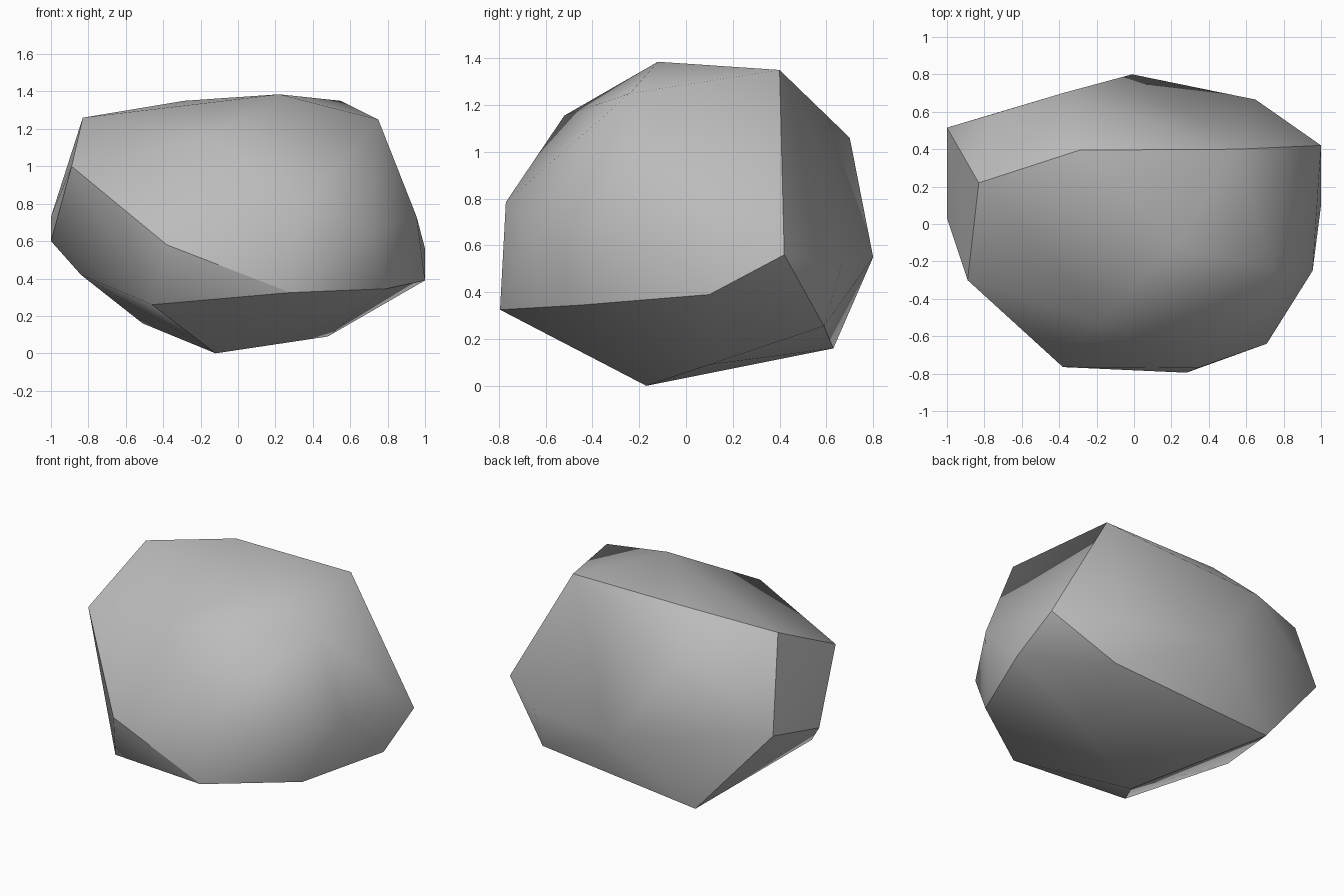
import bpy
import bmesh

cube = bpy.data.objects.get("Cube")
if cube:
    bpy.data.objects.remove(cube, do_unlink=True)

# Corners of the boulder, grouped by side
corners = {
    # crown
    "crown_right": (-.83, .22, 1.26), "crown_back": (-.29, .395, 1.35),
    "crown_left": (.55, .40, 1.35), "crown_peak": (.22, -.12, 1.385),
    "crown_shoulder": (.75, -.24, 1.25), "crown_front": (-.18, -.52, 1.155),
    # front
    "brow": (.34, -.77, .785), "front_right": (-.38, -.765, .58),
    "front_low": (.28, -.795, .325), "front_left": (.71, -.64, .65),
    # left side
    "left_front": (.79, -.45, .345), "left_mid": (1, .1, .39),
    "left_back": (1, .42, .56), "left_high": (.955, -.25, .73),
    # right side
    "right_front": (-.89, -.3, 1.0), "right_mid": (-1, .03, .6),
    "right_back": (-1, .515, .73), "right_low": (-.84, -.12, .42),
    # back
    "back_right": (-.78, .58, 1.03), "back_high": (-.38, .7, 1.06),
    "back_mid": (-.01, .8, .55), "back_left": (.65, .665, .52),
    # underside
    "base_back_left": (.64, .59, .255), "base_back_right": (-.51, .63, .16),
    "base_front": (-.46, -.63, .26), "base_point": (-.12, -.17, 0),
    "base_left": (.48, .1, .09),
}

# Hard ridges that separate the smooth sides
ridges = [
    ["crown_right", "crown_back", "crown_left", "left_back", "left_mid",
     "left_front", "front_low", "front_right", "right_front", "crown_right"],
    ["crown_right", "right_back", "base_back_right", "base_back_left", "left_back"],
    ["right_back", "right_mid", "right_front"],
    ["base_back_right", "base_point", "base_front", "front_low"],
]

# Boulder shell wrapped around the corners
bm = bmesh.new()
verts = {name: bm.verts.new(co) for name, co in corners.items()}
hull = bmesh.ops.convex_hull(bm, input=list(bm.verts))
inside = [v for v in hull["geom_interior"] if isinstance(v, bmesh.types.BMVert)]
inside_set = set(inside)
for face in bm.faces:
    face.smooth = True
for chain in ridges:
    for a, b in zip(chain, chain[1:]):
        if verts[a] in inside_set or verts[b] in inside_set:
            continue
        edge = bm.edges.get((verts[a], verts[b]))
        if edge:
            edge.smooth = False
bmesh.ops.delete(bm, geom=inside, context="VERTS")
bmesh.ops.recalc_face_normals(bm, faces=list(bm.faces))
mesh = bpy.data.meshes.new("boulder")
bm.to_mesh(mesh)
bm.free()
boulder = bpy.data.objects.new("boulder", mesh)
bpy.context.collection.objects.link(boulder)

# Stone colour
stone = bpy.data.materials.new("stone_grey")
stone.use_nodes = True
grey = (.5, .5, .5, 1)
stone.diffuse_color = grey
stone.node_tree.nodes["Principled BSDF"].inputs["Base Color"].default_value = grey
mesh.materials.append(stone)
